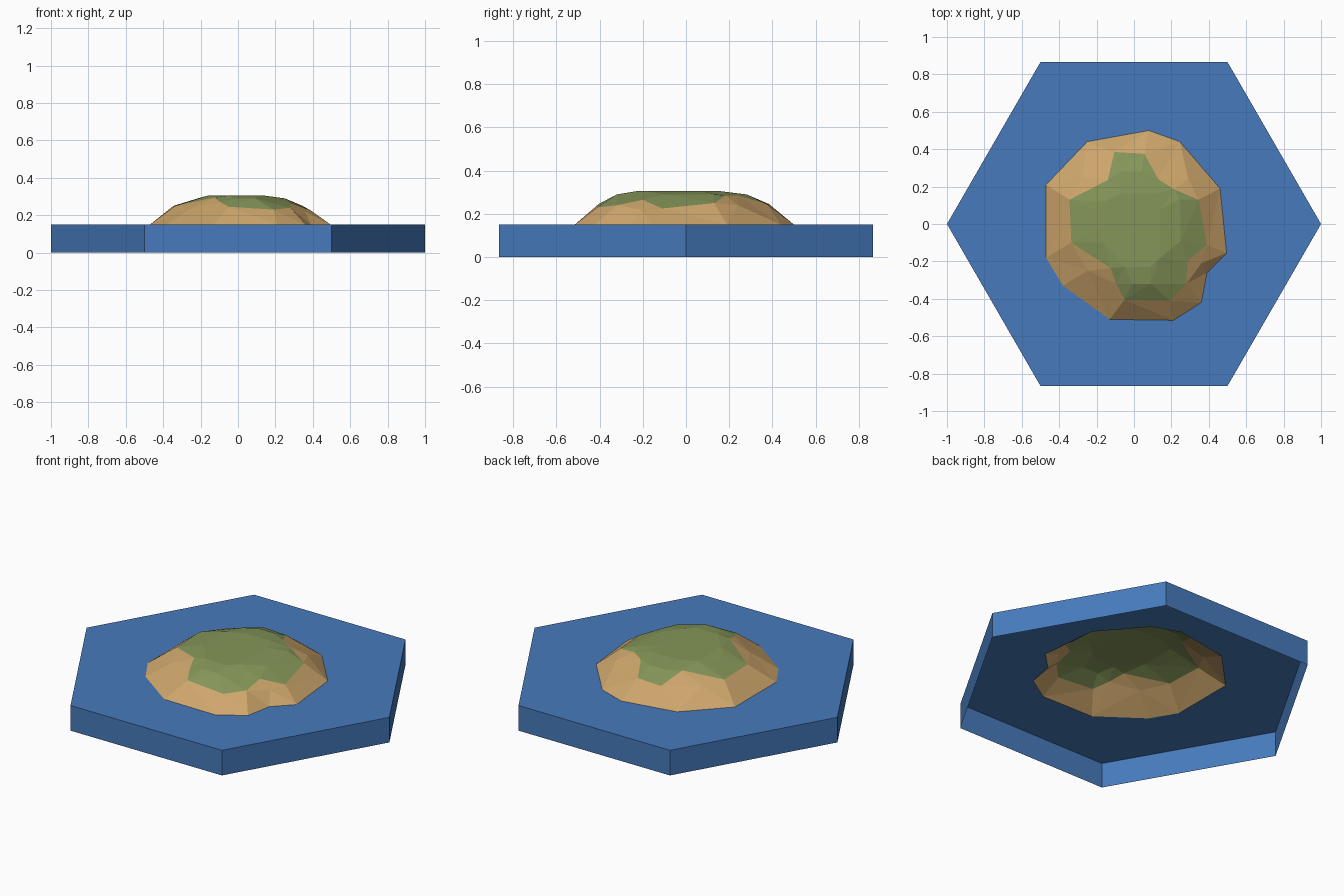
import bpy, bmesh, math
from mathutils import Vector
from mathutils.geometry import delaunay_2d_cdt

if "Cube" in bpy.data.objects:
    bpy.data.objects.remove(bpy.data.objects["Cube"])


def material(name, rgb):
    m = bpy.data.materials.new(name)
    m.diffuse_color = (*rgb, 1)
    m.use_nodes = True
    m.node_tree.nodes["Principled BSDF"].inputs["Base Color"].default_value = m.diffuse_color
    return m


WATER = material("water blue", (0.061, 0.195, 0.503))
SAND = material("sand", (0.62, 0.385, 0.150))
GRASS = material("grass green", (0.235, 0.305, 0.100))
TOP = 0.15   # water level


def inside(p, poly):
    hit = False
    for a, b in zip(poly, poly[1:] + poly[:1]):
        if (a[1] > p[1]) != (b[1] > p[1]):
            if p[0] < a[0] + (p[1] - a[1]) * (b[0] - a[0]) / (b[1] - a[1]):
                hit = not hit
    return hit


def surface(bm, loops, extra, keep, colour):
    """Triangulate height points, keeping the loops as edges."""
    pts, edges = [], []
    for loop in loops:
        n, k = len(pts), len(loop)
        edges += [(n + i, n + (i + 1) % k) for i in range(k)]
        pts += loop
    pts += extra
    co, _, faces, orig, _, _ = delaunay_2d_cdt(
        [Vector(p[:2]) for p in pts], edges, [], 0, 1e-5, True)
    verts = [bm.verts.new((c.x, c.y, pts[o[0]][2])) for c, o in zip(co, orig)]
    for f in faces:
        mid = sum((co[i] for i in f), Vector((0, 0))) / len(f)
        if keep(mid):
            face = bm.faces.new([verts[i] for i in f])
            face.normal_update()
            if face.normal.z < 0:
                face.normal_flip()
            face.material_index = colour(mid)
    for v in [v for v in verts if not v.link_faces]:
        bm.verts.remove(v)


def finish(bm, name, mats):
    me = bpy.data.meshes.new(name)
    bm.to_mesh(me)
    bm.free()
    for m in mats:
        me.materials.append(m)
    bpy.context.collection.objects.link(bpy.data.objects.new(name, me))


# Island outlines
shore = [(x, y, TOP) for x, y in [
    (-.47, .21), (-.25, .44), (.08, .50), (.245, .44), (.46, .19), (.495, -.155),
    (.39, -.26), (.36, -.42), (.21, -.515), (-.13, -.51), (-.38, -.33), (-.47, -.18)]]
grass = [(-.345, .13, .25), (-.14, .235, .29), (-.105, .385, .245), (.055, .375, .245),
         (.13, .24, .285), (.215, .185, .285), (.345, .13, .25), (.39, -.11, .225),
         (.285, -.2, .265), (.28, -.32, .24), (.19, -.41, .23), (-.05, -.405, .245),
         (-.095, -.32, .27), (-.125, -.235, .295), (-.335, -.1, .25)]
plateau = [(-.16, .12, .305), (-.07, .16, .305), (.10, .16, .305), (.14, .08, .305),
           (.14, -.18, .305), (.09, -.23, .305), (-.05, -.23, .305), (-.16, -.1, .305)]
shoulder = [(-.215, -.04, .29), (-.215, .08, .29), (-.07, .28, .29), (.04, .28, .29),
            (.245, .13, .29), (.25, -.09, .29), (.09, -.32, .29), (-.01, -.32, .29)]
sand_bumps = [(-.28, .25, .24), (.29, .24, .24), (.36, -.21, .22), (-.25, -.25, .24)]

# Island shell: grass inside the inner outline, sand outside
bm = bmesh.new()
surface(bm, [shore, grass, plateau], shoulder + sand_bumps,
        lambda p: inside(p, shore), lambda p: int(inside(p, grass)))
finish(bm, "island", [SAND, GRASS])

# Water tile: hexagon top with a hole for the island, walls, open underneath
hexa = [(math.cos(math.radians(60 * i)), math.sin(math.radians(60 * i)), TOP)
        for i in range(6)]
bm = bmesh.new()
surface(bm, [hexa, shore], [], lambda p: not inside(p, shore), lambda p: 0)
for a, b in zip(hexa, hexa[1:] + hexa[:1]):
    bm.faces.new([bm.verts.new(c) for c in
                  ((a[0], a[1], 0), (b[0], b[1], 0), b, a)])
bmesh.ops.remove_doubles(bm, verts=bm.verts, dist=1e-5)
finish(bm, "water_tile", [WATER])
